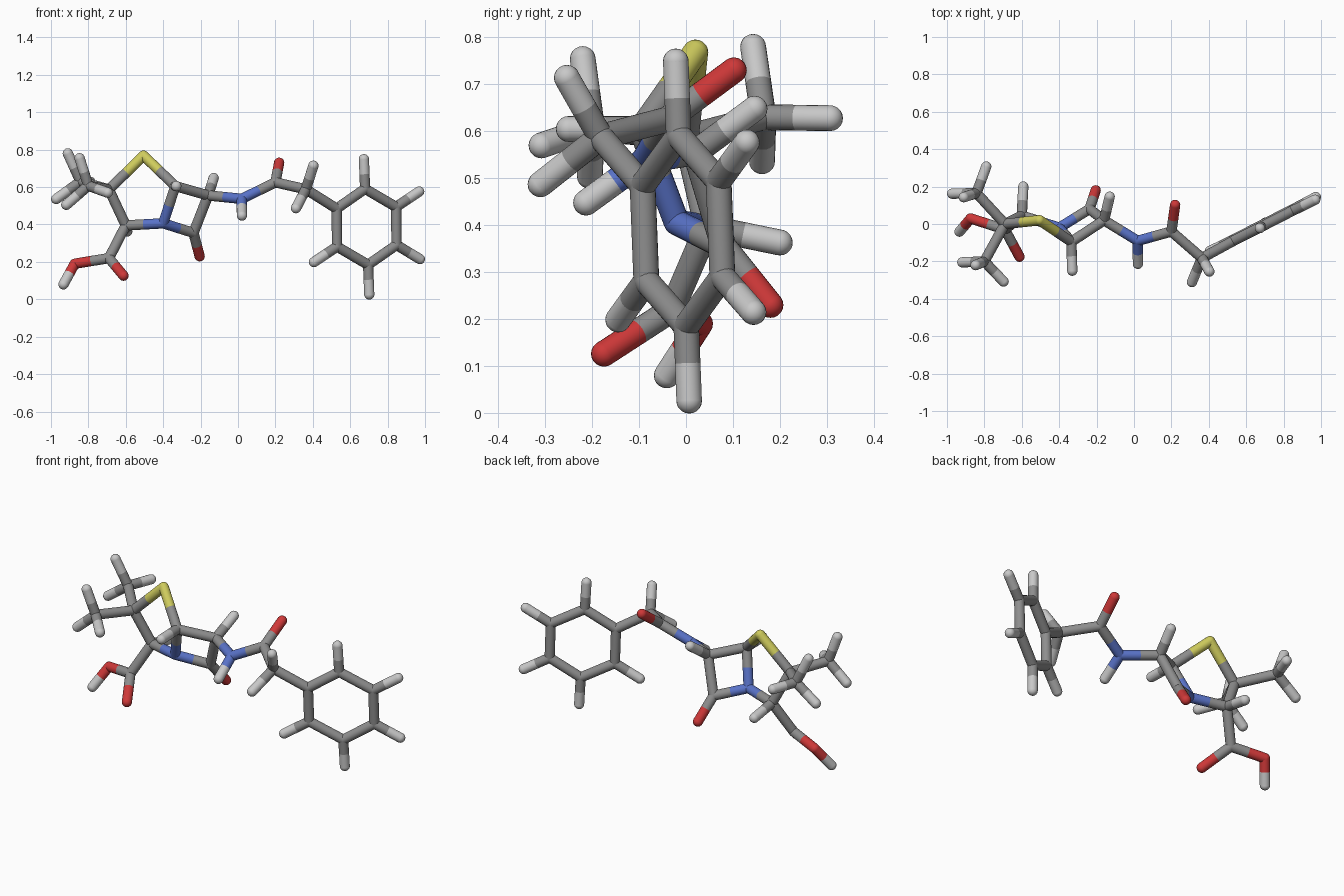
import bpy, bmesh
from mathutils import Vector, Matrix

cube = bpy.data.objects.get("Cube")
if cube:
    bpy.data.objects.remove(cube)

RADIUS = 0.0275
SIDES = 20

# One flat colour per element
COLOURS = {
    "C": ("carbon_grey", (0.27, 0.27, 0.27)),
    "H": ("hydrogen_light_grey", (0.58, 0.58, 0.58)),
    "N": ("nitrogen_blue", (0.10, 0.17, 0.58)),
    "O": ("oxygen_red", (0.62, 0.04, 0.04)),
    "S": ("sulfur_yellow", (0.62, 0.60, 0.11)),
}
ELEMENTS = list(COLOURS)
materials = []
for name, rgb in COLOURS.values():
    mat = bpy.data.materials.new(name)
    mat.use_nodes = True
    mat.diffuse_color = (*rgb, 1)
    bsdf = next(n for n in mat.node_tree.nodes if n.type == "BSDF_PRINCIPLED")
    bsdf.inputs["Base Color"].default_value = (*rgb, 1)
    bsdf.inputs["Roughness"].default_value = 0.5
    materials.append(mat)

# Atom positions; the first letter of each name is its element
atoms = {
    # five-sided ring
    "S": (-.505, .02, .768),
    "C_bridge": (-.335, -.095, .605),
    "C_dimethyl": (-.69, 0, .587),
    "C_acid_root": (-.6, .045, .395),
    "N_ring": (-.4, -.02, .406),
    # four-sided ring
    "C_lactam": (-.238, .08, .355),
    "C_amine": (-.16, .02, .555),
    "O_lactam": (-.205, .18, .23),
    # methyl carbons
    "C_methyl_back": (-.842, .165, .63),
    "C_methyl_front": (-.8, -.2, .607),
    # acid group
    "C_acid": (-.69, -.03, .22),
    "O_acid": (-.612, -.175, .126),
    "O_hydroxyl": (-.873, .03, .19),
    # amide chain
    "N_amide": (.02, -.09, .537),
    "C_amide": (.2, -.04, .625),
    "O_amide": (.22, .102, .73),
    "C_link": (.363, -.182, .588),
}

# Hydrogen ends, listed under the atom that carries them
hydrogens = {
    "C_bridge": [(-.33, -.25, .605)],
    "C_acid_root": [(-.592, .2, .363)],
    "C_amine": [(-.13, .146, .648)],
    "C_methyl_back": [(-.91, .143, .78), (-.79, .307, .628), (-.972, .162, .536)],
    "C_methyl_front": [(-.847, -.22, .754), (-.697, -.308, .57), (-.918, -.205, .505)],
    "O_hydroxyl": [(-.933, -.041, .08)],
    "N_amide": [(.021, -.213, .448)],
    "C_link": [(.403, -.254, .714), (.31, -.31, .487)],
}

# Parts as chains of bonded atoms
parts = {
    "five_sided_ring": ["S C_bridge N_ring C_acid_root C_dimethyl S"],
    "four_sided_ring": ["C_bridge C_amine C_lactam N_ring", "C_lactam O_lactam"],
    "methyl_pair": ["C_methyl_back C_dimethyl C_methyl_front"],
    "acid_group": ["C_acid_root C_acid O_hydroxyl", "C_acid O_acid"],
    "amide_chain": ["C_amine N_amide C_amide C_link C_phenyl0", "C_amide O_amide"],
}

# Six-sided ring: three spokes and their opposites, each outer one with a hydrogen
centre = Vector((.6875, -.0075, .3875))
spokes = [Vector(s) for s in ((-.16, -.085, .097), (-.008, -.008, .203), (.158, .077, .106))]
spokes += [-s for s in spokes]
for i, spoke in enumerate(spokes):
    atoms[f"C_phenyl{i}"] = centre + spoke
    if i:
        hydrogens[f"C_phenyl{i}"] = [centre + spoke * 1.78]
parts["six_sided_ring"] = [" ".join(f"C_phenyl{i % 6}" for i in range(7))]

# Turn the hydrogens into atoms and two-atom chains
hydrogen_chains = []
for carrier, ends in hydrogens.items():
    for i, end in enumerate(ends):
        atoms[f"H{i}_{carrier}"] = end
        hydrogen_chains.append(f"{carrier} H{i}_{carrier}")
parts["hydrogen_sticks"] = hydrogen_chains


def paint(verts, element):
    for face in {f for v in verts for f in v.link_faces}:
        face.material_index = ELEMENTS.index(element)
        face.smooth = True


def add_half_stick(bm, start, end, element):
    """Open tube from an atom to the middle of its bond."""
    axis = end - start
    place = Matrix.Translation((start + end) / 2) @ axis.to_track_quat("Z", "Y").to_matrix().to_4x4()
    tube = bmesh.ops.create_cone(bm, cap_ends=False, segments=SIDES, radius1=RADIUS,
                                 radius2=RADIUS, depth=axis.length, matrix=place)
    paint(tube["verts"], element)


def add_joint(bm, position, element):
    """Round joint or stick end."""
    ball = bmesh.ops.create_uvsphere(bm, u_segments=SIDES, v_segments=SIDES // 2, radius=RADIUS,
                                     matrix=Matrix.Translation(position))
    paint(ball["verts"], element)


# Build every part; each joint is made only once
joined = set()
for part, chains in parts.items():
    bm = bmesh.new()
    for chain in chains:
        names = chain.split()
        for a, b in zip(names, names[1:]):
            pa, pb = Vector(atoms[a]), Vector(atoms[b])
            middle = (pa + pb) / 2
            add_half_stick(bm, pa, middle, a[0])
            add_half_stick(bm, middle, pb, b[0])
        for name in names:
            if name not in joined:
                joined.add(name)
                add_joint(bm, atoms[name], name[0])
    mesh = bpy.data.meshes.new(part)
    bm.to_mesh(mesh)
    bm.free()
    for mat in materials:
        mesh.materials.append(mat)
    bpy.context.collection.objects.link(bpy.data.objects.new(part, mesh))
